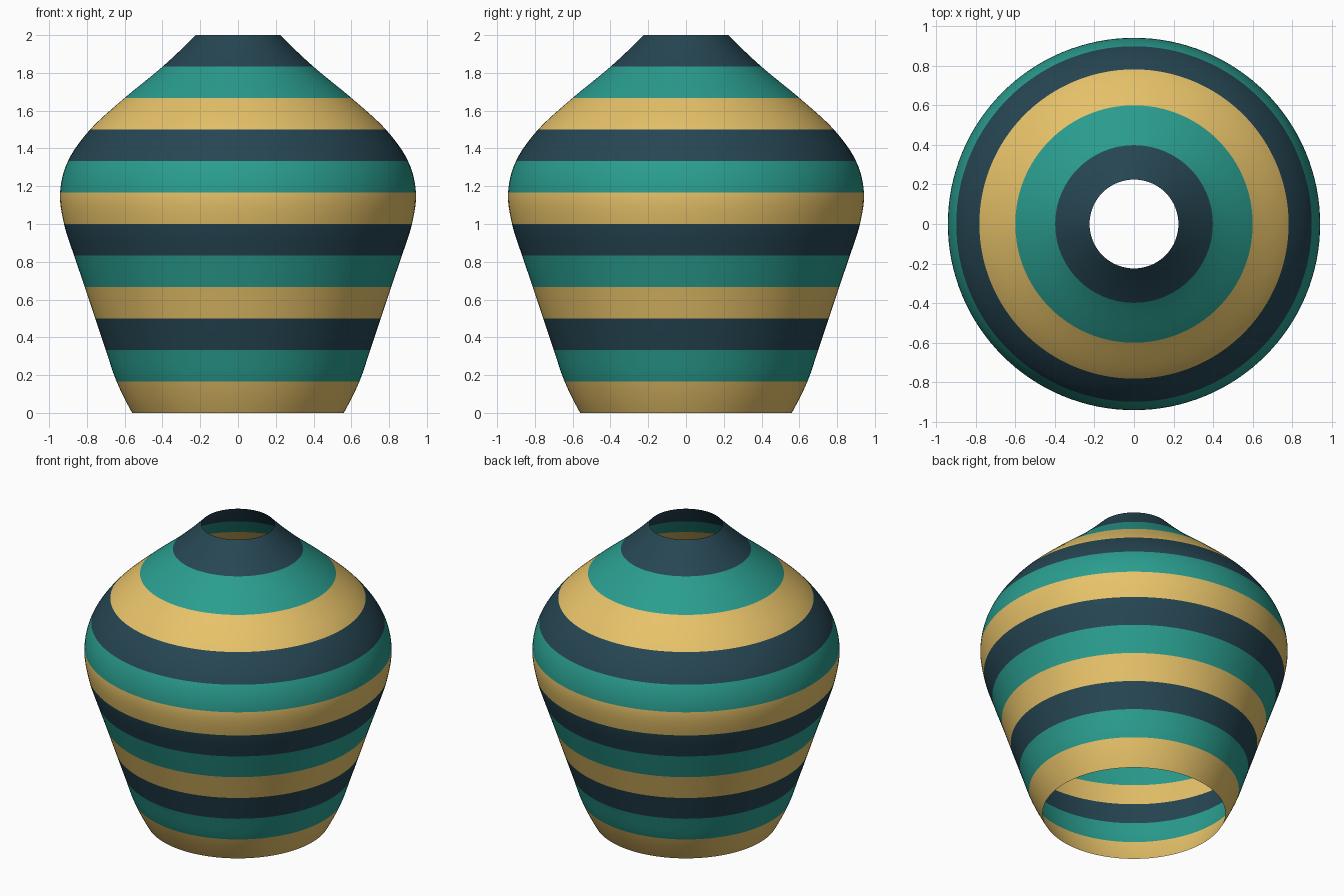
import bpy, bmesh, math

if "Cube" in bpy.data.objects:
    bpy.data.objects.remove(bpy.data.objects["Cube"])

# Radii of the vase at every band edge, from foot to mouth
RADII = [0.56, 0.643, 0.70, 0.756, 0.811, 0.868, 0.921, 0.942,
         0.90, 0.783, 0.601, 0.399, 0.225]
HEIGHT, STEPS, SIDES = 2.0, 6, 128
BANDS = len(RADII) - 1


def srgb(code):
    values = [int(code[i:i + 2], 16) / 255 for i in (0, 2, 4)]
    return [v / 12.92 if v <= 0.04045 else ((v + 0.055) / 1.055) ** 2.4 for v in values] + [1]


def material(name, code):
    mat = bpy.data.materials.new(name)
    mat.diffuse_color = srgb(code)
    mat.use_nodes = True
    mat.node_tree.nodes["Principled BSDF"].inputs["Base Color"].default_value = mat.diffuse_color
    return mat


def smooth_radius(t):
    """Catmull-Rom curve through the radii; t counts bands from the foot."""
    r = [3 * RADII[0] - 3 * RADII[1] + RADII[2], *RADII,
         3 * RADII[-1] - 3 * RADII[-2] + RADII[-3]]
    i = min(int(t), BANDS - 1)
    u = t - i
    a, b, c, d = r[i:i + 4]
    return b + 0.5 * u * (c - a + u * (2 * a - 5 * b + 4 * c - d + u * (3 * (b - c) + d - a)))


# Vase wall: a single open surface of rings, striped by height
bm = bmesh.new()
rings = []
for k in range(BANDS * STEPS + 1):
    radius, z = smooth_radius(k / STEPS), HEIGHT * k / (BANDS * STEPS)
    rings.append([bm.verts.new((radius * math.cos(math.tau * s / SIDES),
                                radius * math.sin(math.tau * s / SIDES), z))
                  for s in range(SIDES)])
for k, (low, high) in enumerate(zip(rings, rings[1:])):
    for s in range(SIDES):
        n = (s + 1) % SIDES
        face = bm.faces.new((low[s], low[n], high[n], high[s]))
        face.material_index = (k // STEPS) % 3
        face.smooth = True

mesh = bpy.data.meshes.new("vase_wall")
bm.to_mesh(mesh)
bm.free()
for name, code in (("sand yellow", "e9c46a"), ("teal", "2a9d8f"), ("dark slate blue", "264653")):
    mesh.materials.append(material(name, code))
vase = bpy.data.objects.new("vase_wall", mesh)
bpy.context.collection.objects.link(vase)
